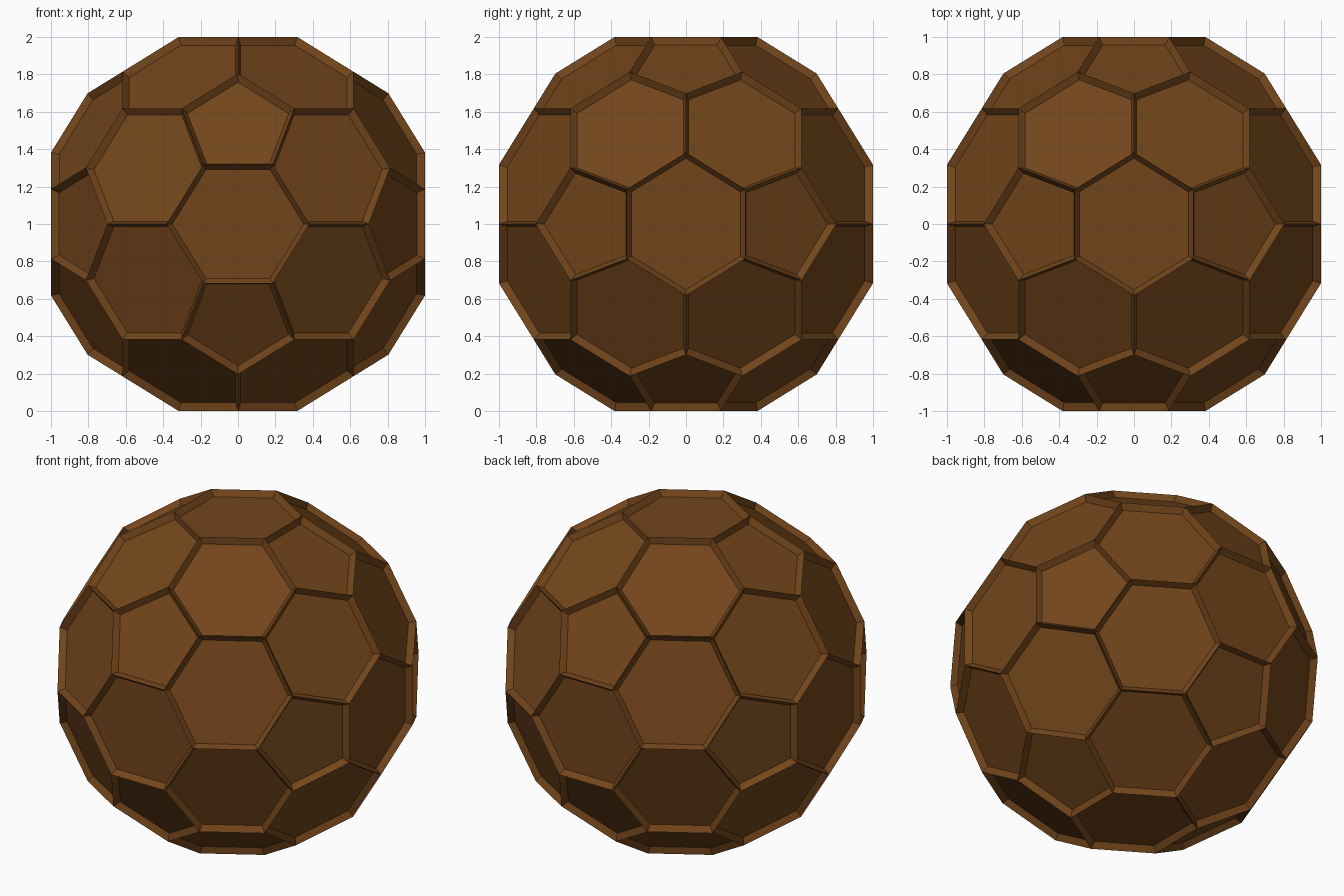
import bpy, bmesh
from mathutils import Vector
from itertools import product

if "Cube" in bpy.data.objects:
    bpy.data.objects.remove(bpy.data.objects["Cube"])

PHI = (1 + 5 ** 0.5) / 2
A, B = 1 / PHI, 1 / PHI ** 2
CUT = 0.3168      # half width of each hexagon across its pentagon sides


def cyclic(x, y, z):
    return [Vector(p) for p in ((x, y, z), (z, x, y), (y, z, x))]


# Tips of a rhombic triacontahedron: five-way tips and three-way tips
five, three = [], [Vector(s) * A for s in product((-1, 1), repeat=3)]
for s, t in product((-1, 1), repeat=2):
    five += cyclic(s * A, 0, t)
    three += cyclic(0, s * B, t)

# Slice off the five-way tips so they become pentagons
points = list(three)
for p in five:
    for d in sorted(three, key=lambda v: (v - p).length)[:5]:
        points.append(p.lerp(d, 1 - CUT / A))

# Convex shell with 30 hexagons and 12 pentagons
bm = bmesh.new()
for p in points:
    bm.verts.new(p + Vector((0, 0, 1)))
bmesh.ops.convex_hull(bm, input=bm.verts[:])
bmesh.ops.dissolve_limit(bm, angle_limit=0.05, verts=bm.verts[:], edges=bm.edges[:])
bmesh.ops.recalc_face_normals(bm, faces=bm.faces[:])

# Sunken panels with sloping rims
bmesh.ops.inset_individual(bm, faces=bm.faces[:], thickness=0.026, depth=-0.036,
                           use_even_offset=True)

mesh = bpy.data.meshes.new("panelled_ball")
bm.to_mesh(mesh)
bm.free()
ball = bpy.data.objects.new("panelled_ball", mesh)
bpy.context.collection.objects.link(ball)

# Brown finish
brown = bpy.data.materials.new("brown")
brown.diffuse_color = (0.17, 0.06, 0.011, 1)
brown.use_nodes = True
brown.node_tree.nodes["Principled BSDF"].inputs["Base Color"].default_value = brown.diffuse_color
mesh.materials.append(brown)
